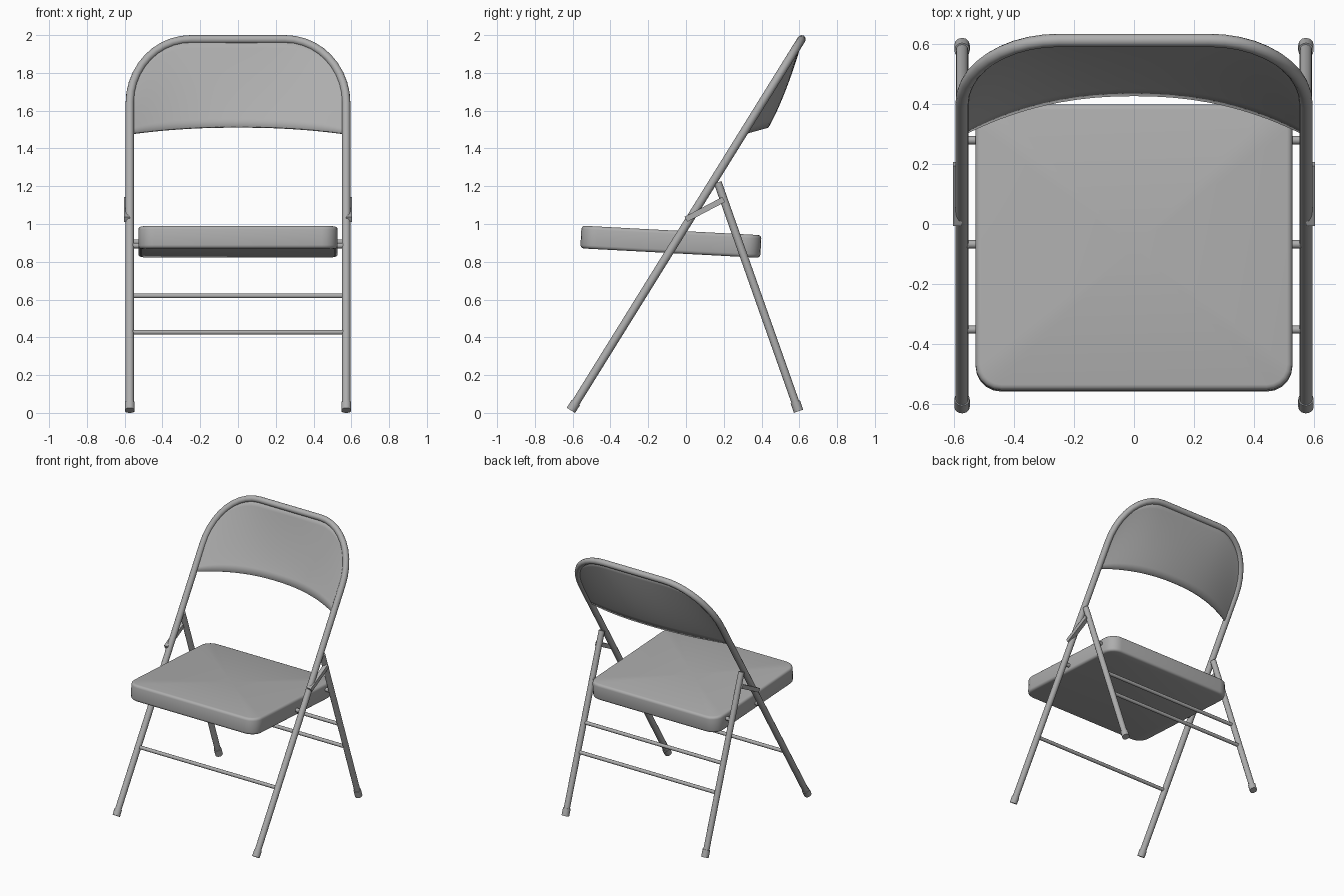
import bpy, bmesh, math
from mathutils import Vector, Matrix

if "Cube" in bpy.data.objects:
    bpy.data.objects.remove(bpy.data.objects["Cube"])

BASE = Vector((0, -0.605, 0.02))            # front foot, side plane
TOP = Vector((0, 0.612, 1.978))             # top of the back frame
LEN = (TOP - BASE).length
D = (TOP - BASE).normalized()               # along the frame
N = Vector((0, D.z, -D.y))                  # behind the frame
HW, FLAT, S0 = 0.573, 0.25, 1.91            # half width, flat top, start of bend
REAR_FOOT = Vector((0, 0.592, 0.02))
REAR_TOP = Vector((0, 0.168, 1.22))

# dark grey paint for every part
PAINT = bpy.data.materials.new("grey_paint")
PAINT.diffuse_color = (0.42, 0.42, 0.42, 1)
PAINT.use_nodes = True
PAINT.node_tree.nodes["Principled BSDF"].inputs["Base Color"].default_value = PAINT.diffuse_color


def plane(x, s, off=0.0):
    p = BASE + D * s + N * off
    return Vector((x, p.y, p.z))


def at_z(a, b, z, x):
    p = a.lerp(b, (z - a.z) / (b.z - a.z))
    return Vector((x, p.y, p.z))


def activate(ob):
    bpy.ops.object.select_all(action='DESELECT')
    ob.select_set(True)
    bpy.context.view_layer.objects.active = ob


def polish(ob):
    ob.data.materials.clear()
    ob.data.materials.append(PAINT)
    activate(ob)
    bpy.ops.object.shade_smooth_by_angle(angle=math.radians(40))


def finish(name, bm):
    bmesh.ops.recalc_face_normals(bm, faces=bm.faces)
    me = bpy.data.meshes.new(name)
    bm.to_mesh(me)
    bm.free()
    ob = bpy.data.objects.new(name, me)
    bpy.context.collection.objects.link(ob)
    polish(ob)
    return ob


def tube(name, pts, r):
    cu = bpy.data.curves.new(name, 'CURVE')
    cu.dimensions = '3D'
    cu.bevel_depth, cu.bevel_resolution, cu.use_fill_caps = r, 4, True
    sp = cu.splines.new('POLY')
    sp.points.add(len(pts) - 1)
    for q, p in zip(sp.points, pts):
        q.co = (*p, 1)
    ob = bpy.data.objects.new(name, cu)
    bpy.context.collection.objects.link(ob)
    activate(ob)
    bpy.ops.object.convert(target='MESH')
    polish(bpy.context.object)


# front legs and back frame: one bent tube
arc = [(FLAT + (HW - FLAT) * math.cos(t), S0 + (LEN - S0) * math.sin(t))
       for t in [math.pi / 2 * i / 10 for i in range(11)]]
half = [(HW, 0.0)] + arc
tube("front_frame", [plane(x, s) for x, s in half] +
     [plane(-x, s) for x, s in reversed(half)], 0.022)

for side, sx in (("left", -1), ("right", 1)):
    X = Vector((sx * HW, 0, 0))
    # rear legs
    tube("rear_leg_" + side, [REAR_FOOT + X, REAR_TOP + X], 0.021)
    # foot caps
    rd = (REAR_TOP - REAR_FOOT).normalized()
    tube("front_foot_" + side, [BASE + X - D * 0.008, BASE + X + D * 0.04], 0.026)
    tube("rear_foot_" + side, [REAR_FOOT + X - rd * 0.012, REAR_FOOT + X + rd * 0.04], 0.026)
    # seat pivots
    for nm, a, b, z in (("front", BASE, TOP, 0.885), ("rear", REAR_FOOT, REAR_TOP, 0.905)):
        tube(f"{nm}_pivot_{side}", [at_z(a, b, z, sx * 0.5), at_z(a, b, z, sx * HW)], 0.014)
    # folding links
    a, b = Vector((sx * 0.588, 0.0, 1.025)), Vector((sx * 0.588, 0.2, 1.13))
    bm = bmesh.new()
    ang = math.atan2(b.z - a.z, b.y - a.y)
    bmesh.ops.create_cube(bm, size=1, matrix=Matrix.Translation((a + b) / 2) @
                          Matrix.Rotation(ang, 4, 'X') @
                          Matrix.Diagonal((0.03, (b - a).length, 0.03, 1)))
    finish("folding_link_" + side, bm)

# crossbars
for nm, a, b, z in (("front_crossbar", BASE, TOP, 0.427),
                    ("rear_crossbar_low", REAR_FOOT, REAR_TOP, 0.427),
                    ("rear_crossbar_high", REAR_FOOT, REAR_TOP, 0.62)):
    tube(nm, [at_z(a, b, z, -HW), at_z(a, b, z, HW)], 0.013)

# seat: rounded slab, softened rim, shallow dish
bm = bmesh.new()
R, W, L, H = 0.085, 0.528, 0.477, 0.12
outline = []
for k, (cx, cy) in enumerate(((1, 1), (-1, 1), (-1, -1), (1, -1))):
    for i in range(6):
        t = math.pi / 2 * (k + i / 5)
        outline.append(bm.verts.new((cx * (W - R) + R * math.cos(t),
                                     cy * (L - R) + R * math.sin(t), -H / 2)))
f = bm.faces.new(outline)
ext = bmesh.ops.extrude_face_region(bm, geom=[f])
bmesh.ops.translate(bm, vec=(0, 0, H), verts=[v for v in ext['geom'] if isinstance(v, bmesh.types.BMVert)])
bmesh.ops.recalc_face_normals(bm, faces=bm.faces)
rim = [e for e in bm.edges if abs(e.verts[0].co.z - e.verts[1].co.z) < 1e-4]
bmesh.ops.bevel(bm, geom=rim, offset=0.018, segments=3, profile=0.5, affect='EDGES')
top = max(bm.faces, key=lambda q: q.calc_center_median().z)
mid = bmesh.ops.poke(bm, faces=[top])['verts'][0]
mid.co.z -= 0.012
seat = finish("seat", bm)
seat.location = (0, -0.08, 0.906)
seat.rotation_euler = (-math.atan(0.053), 0, 0)

# backrest: sheet bowed backwards, deepest at its lower edge
bm = bmesh.new()
NX, NV = 28, 10
grid = []
for i in range(NX + 1):
    u = math.sin(math.pi / 2 * (2 * i / NX - 1))
    x = u * (HW - 0.004)
    bow = 1 - abs(u) ** 2.2
    k = max(0.0, (abs(x) - FLAT) / (HW - FLAT))
    s_top = S0 + (LEN - S0) * math.sqrt(max(0.0, 1 - k * k))
    s_bot = 1.715 + 0.1 * bow
    grid.append([bm.verts.new(plane(x, s_bot + (s_top - s_bot) * j / NV,
                                    0.092 * bow * (1 - (j / NV) ** 1.5))) for j in range(NV + 1)])
for i in range(NX):
    for j in range(NV):
        bm.faces.new((grid[i][j], grid[i + 1][j], grid[i + 1][j + 1], grid[i][j + 1]))
back = finish("backrest", bm)
m = back.modifiers.new("thickness", 'SOLIDIFY')
m.thickness, m.offset = 0.012, 0
